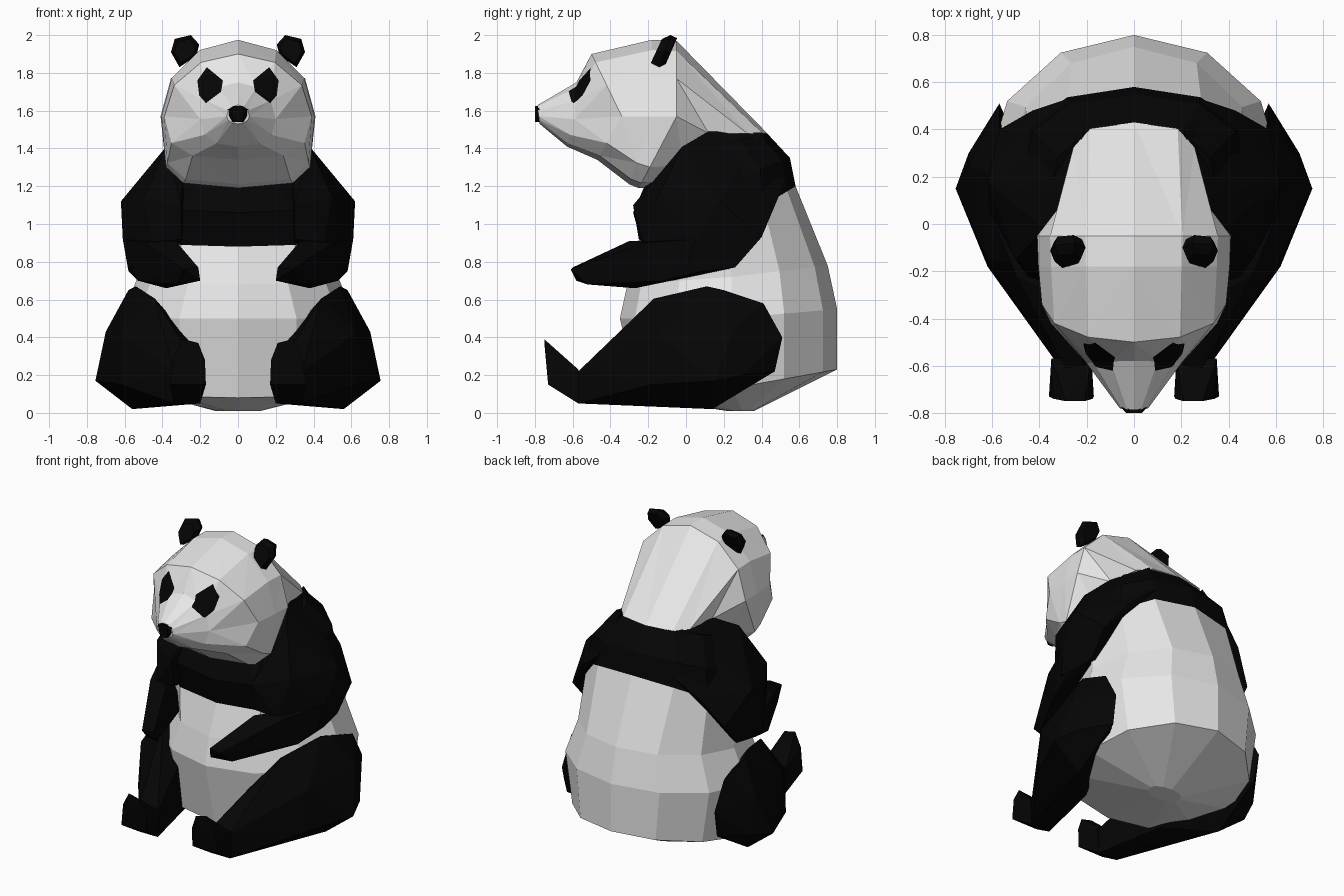
import bpy, bmesh, math
from mathutils import Vector

cube = bpy.data.objects.get("Cube")
if cube:
    bpy.data.objects.remove(cube, do_unlink=True)


def material(name, value):
    m = bpy.data.materials.new(name)
    m.use_nodes = True
    colour = (value, value, value, 1)
    m.diffuse_color = colour
    bsdf = m.node_tree.nodes["Principled BSDF"]
    bsdf.inputs["Base Color"].default_value = colour
    bsdf.inputs["Roughness"].default_value = 0.9
    return m


WHITE = material("white fur", 0.8)
BLACK = material("black fur", 0.0015)


def finish(name, bm, mats):
    bmesh.ops.recalc_face_normals(bm, faces=bm.faces)
    mesh = bpy.data.meshes.new(name)
    bm.to_mesh(mesh)
    bm.free()
    for m in mats:
        mesh.materials.append(m)
    ob = bpy.data.objects.new(name, mesh)
    bpy.context.collection.objects.link(ob)


def quarter(end, side, steps, power):
    """Points from the centre-line end (y, z) towards the side (x, y, z)."""
    pts = []
    for i in range(steps):
        a = math.pi / 2 * i / steps
        s, c = math.sin(a) ** power, math.cos(a) ** power
        pts.append(Vector((side[0] * s,
                           side[1] + (end[0] - side[1]) * c,
                           side[2] + (end[1] - side[2]) * c)))
    return pts


def loft(rings, steps=3):
    """Symmetric skin over rings of (top, side, bottom, top power, bottom power)."""
    bm = bmesh.new()
    loops = []
    for top, side, bottom, top_power, bottom_power in rings:
        half = quarter(top, side, steps, top_power) + [Vector(side)]
        half += quarter(bottom, side, steps, bottom_power)[::-1]
        full = half + [Vector((-p.x, p.y, p.z)) for p in half[-2:0:-1]]
        loops.append([bm.verts.new(p) for p in full])
    n = len(loops[0])
    for a, b in zip(loops, loops[1:]):
        for i in range(n):
            j = (i + 1) % n
            bm.faces.new((a[i], a[j], b[j], b[i]))
    bm.faces.new(loops[0])
    bm.faces.new(loops[-1])
    return bm


def hull_pair(name, points):
    """Faceted convex part, built on both sides."""
    for side, sx in (("left", 1), ("right", -1)):
        bm = bmesh.new()
        for x, y, z in points:
            bm.verts.new((x * sx, y, z))
        res = bmesh.ops.convex_hull(bm, input=bm.verts)
        loose = [g for g in res["geom_interior"] + res["geom_unused"]
                 if isinstance(g, bmesh.types.BMVert)]
        bmesh.ops.delete(bm, geom=list(set(loose)), context="VERTS")
        finish(f"{side}_{name}", bm, [BLACK])


# Torso: back, side and front of each ring; the shoulder bands are black
torso_rings = [
    ((0.36, 0.01), (0.12, 0.30, 0.01), (0.22, 0.01), 1.0, 1.0),
    ((0.80, 0.23), (0.56, 0.24, 0.13), (-0.25, 0.08), 1.0, 0.9),
    ((0.80, 0.55), (0.62, 0.24, 0.50), (-0.35, 0.50), 1.0, 1.0),
    ((0.75, 0.78), (0.53, 0.24, 0.72), (-0.31, 0.68), 1.0, 1.0),
    ((0.58, 1.20), (0.51, 0.20, 0.97), (-0.23, 0.88), 0.85, 0.75),
    ((0.55, 1.35), (0.48, 0.18, 1.20), (-0.28, 1.06), 0.8, 0.7),
    ((0.42, 1.49), (0.36, 0.10, 1.38), (-0.22, 1.20), 0.8, 0.8),
]
bm = loft(torso_rings)
bm.faces.ensure_lookup_table()
ring_size = 12
for i, f in enumerate(bm.faces):
    f.material_index = 1 if i // ring_size in (4, 5) else 0
bm.faces[-2].material_index = 0
bm.faces[-1].material_index = 1
finish("torso", bm, [WHITE, BLACK])

# Head: neck, skull, face, muzzle base, muzzle tip
head_rings = [
    ((0.43, 1.48), (0.28, 0.12, 1.48), (-0.10, 1.20), 0.6, 0.7),
    ((-0.05, 1.97), (0.41, -0.05, 1.57), (-0.25, 1.19), 1.0, 0.5),
    ((-0.18, 1.975), (0.405, -0.18, 1.57), (-0.30, 1.21), 1.0, 0.55),
    ((-0.50, 1.90), (0.39, -0.34, 1.57), (-0.47, 1.34), 1.0, 0.7),
    ((-0.58, 1.75), (0.20, -0.59, 1.555), (-0.63, 1.41), 1.0, 0.8),
    ((-0.785, 1.63), (0.06, -0.78, 1.57), (-0.775, 1.53), 1.0, 1.0),
]
bm = loft(head_rings)
bmesh.ops.triangulate(bm, faces=bm.faces)

# Eye patches: cut the face along the patch outline and colour the inside
eye = [(0.08, 1.76), (0.09, 1.70), (0.17, 1.64), (0.205, 1.68),
       (0.215, 1.76), (0.165, 1.83)]
for sx in (1, -1):
    edges = []
    for (x0, z0), (x1, z1) in zip(eye, eye[1:] + eye[:1]):
        normal = Vector((z1 - z0, 0, -(x1 - x0) * sx)) * sx
        edges.append((Vector((x0 * sx, 0, z0)), normal.normalized()))
    for co, no in edges:
        faces = [f for f in bm.faces
                 if f.calc_center_median().y < -0.38
                 and min(v.co.z for v in f.verts) < 1.85
                 and max(v.co.z for v in f.verts) > 1.63
                 and max(v.co.x * sx for v in f.verts) > 0.06]
        geom = faces + list({e for f in faces for e in f.edges}) \
            + list({v for f in faces for v in f.verts})
        bmesh.ops.bisect_plane(bm, geom=geom, plane_co=co, plane_no=no, dist=1e-5)
    for f in bm.faces:
        c = f.calc_center_median()
        signs = [(c - co).dot(no) for co, no in edges]
        if c.y < -0.38 and (max(signs) < 1e-4 or min(signs) > -1e-4):
            f.material_index = 1
finish("head", bm, [WHITE, BLACK])

# Nose
bm = bmesh.new()
for x, z in ((0.025, 1.54), (0.045, 1.575), (0.048, 1.605), (0.025, 1.625)):
    for sx in (1, -1):
        bm.verts.new((x * 0.7 * sx, -0.80, z))
        bm.verts.new((x * 1.15 * sx, -0.775, z))
bmesh.ops.convex_hull(bm, input=bm.verts)
finish("nose", bm, [BLACK])

# Ears: leaning rounded slabs
ear = [(0.205, 1.95), (0.25, 2.0), (0.335, 1.98), (0.355, 1.91),
       (0.31, 1.83), (0.22, 1.89)]
hull_pair("ear", [(0.28 + (x - 0.28) * s, -0.11 + (z - 1.92) * 0.35 + d,
                   1.92 + (z - 1.92) * s)
                  for x, z in ear for d, s in ((-0.045, 0.75), (0.0, 1.0), (0.035, 0.8))])

# Arms
hull_pair("upper_arm", [
    (0.21, 0.40, 1.485), (0.29, 0.12, 1.49), (0.38, -0.02, 1.41),
    (0.52, 0.10, 1.22), (0.28, 0.53, 1.24), (0.43, 0.48, 1.12),
    (0.62, 0.18, 1.12), (0.57, 0.40, 0.93), (0.61, 0.05, 0.92),
    (0.56, 0.26, 0.77), (0.30, -0.28, 1.10), (0.50, -0.15, 1.14),
    (0.45, -0.22, 0.90), (0.30, -0.25, 0.92), (0.58, 0.00, 0.76),
    (0.30, 0.20, 0.85)])
hull_pair("forearm", [
    (0.58, 0.08, 0.75), (0.56, 0.26, 0.77), (0.61, 0.05, 0.92),
    (0.38, -0.27, 0.66), (0.53, -0.12, 0.70), (0.50, -0.22, 0.90),
    (0.33, -0.30, 0.91), (0.20, -0.58, 0.70), (0.21, -0.60, 0.77),
    (0.29, -0.61, 0.76), (0.32, -0.52, 0.68), (0.35, 0.00, 0.75)])

# Legs
hull_pair("leg", [
    (0.54, 0.11, 0.67), (0.44, -0.17, 0.605), (0.58, 0.20, 0.65),
    (0.57, 0.41, 0.58), (0.70, 0.25, 0.43), (0.755, 0.15, 0.17),
    (0.70, 0.30, 0.20), (0.57, 0.51, 0.40), (0.56, 0.47, 0.22),
    (0.56, 0.14, 0.02), (0.62, -0.18, 0.15), (0.30, -0.10, 0.06),
    (0.62, -0.15, 0.42), (0.28, -0.20, 0.42), (0.20, -0.57, 0.22),
    (0.34, -0.57, 0.22), (0.20, -0.57, 0.05), (0.34, -0.57, 0.05)])
hull_pair("foot", [
    (0.21, -0.75, 0.37), (0.29, -0.75, 0.39), (0.34, -0.74, 0.30),
    (0.175, -0.74, 0.28), (0.17, -0.73, 0.15), (0.36, -0.73, 0.15),
    (0.20, -0.57, 0.05), (0.34, -0.57, 0.05), (0.18, -0.57, 0.23),
    (0.35, -0.57, 0.23)])
